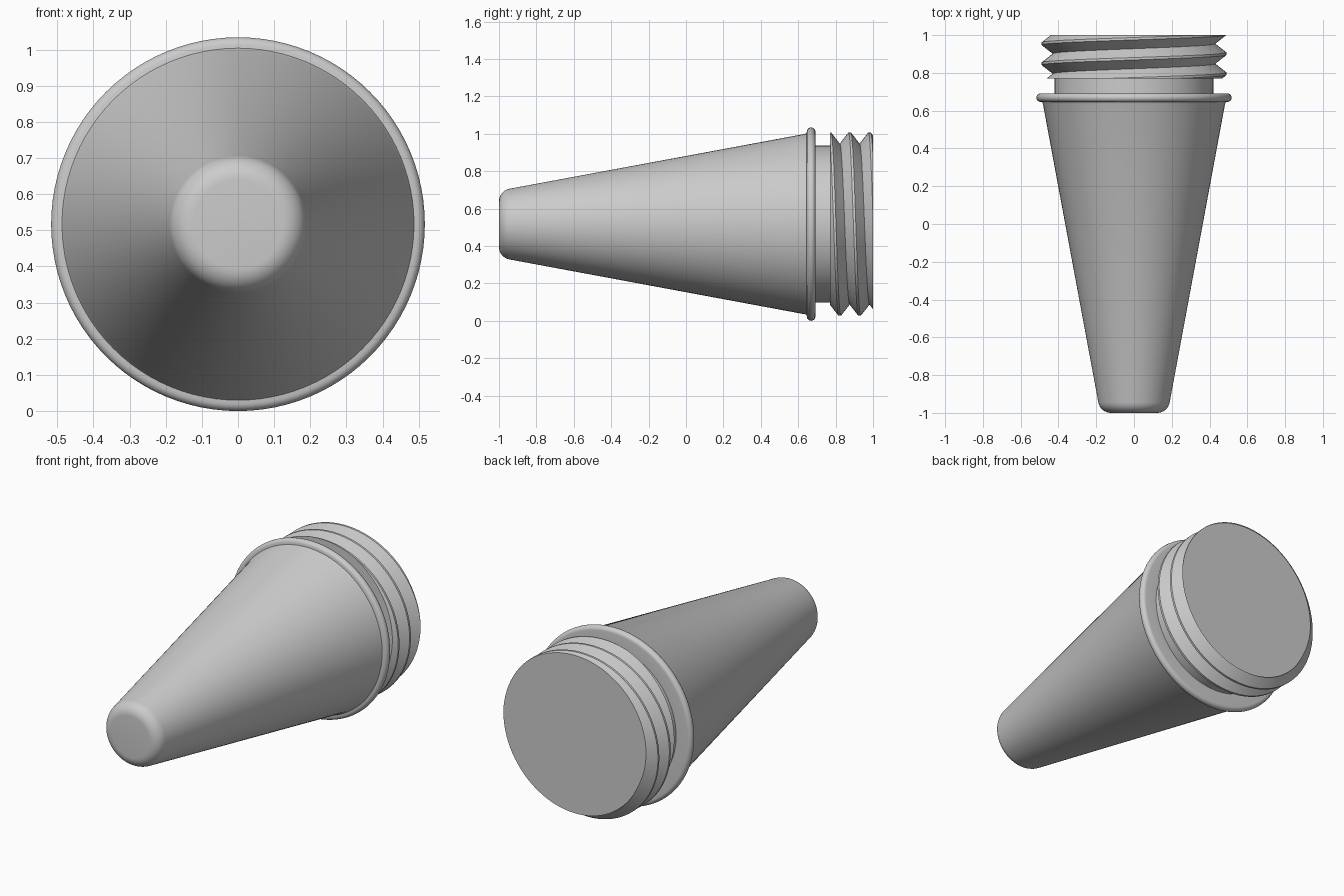
import bpy, bmesh, math

if "Cube" in bpy.data.objects:
    bpy.data.objects.remove(bpy.data.objects["Cube"])

SEG = 96          # divisions around the axis
CZ = 0.517        # height of the axis, which runs along y

grey = bpy.data.materials.new("light grey")
grey.diffuse_color = (0.6, 0.6, 0.6, 1)
grey.use_nodes = True
grey.node_tree.nodes["Principled BSDF"].inputs["Base Color"].default_value = grey.diffuse_color


def point(r, y, a):
    return (r * math.sin(a), y, CZ + r * math.cos(a))


def skin(name, ring_at, rows, cap_first=False, cap_last=False):
    """Bridge rows of rings; ring_at(row, angle) gives (radius, y)."""
    bm = bmesh.new()
    rings = []
    for row in rows:
        ring = []
        for k in range(SEG):
            a = 2 * math.pi * k / SEG
            r, y = ring_at(row, a)
            ring.append(bm.verts.new(point(r, y, a)))
        rings.append(ring)
    for p, q in zip(rings, rings[1:]):
        for k in range(SEG):
            n = (k + 1) % SEG
            bm.faces.new((p[k], p[n], q[n], q[k]))
    if cap_first:
        bm.faces.new(rings[0])
    if cap_last:
        bm.faces.new(rings[-1])
    bmesh.ops.remove_doubles(bm, verts=bm.verts, dist=1e-5)
    bmesh.ops.recalc_face_normals(bm, faces=bm.faces)
    me = bpy.data.meshes.new(name)
    bm.to_mesh(me)
    bm.free()
    me.materials.append(grey)
    ob = bpy.data.objects.new(name, me)
    bpy.context.collection.objects.link(ob)
    bpy.ops.object.select_all(action='DESELECT')
    ob.select_set(True)
    bpy.context.view_layer.objects.active = ob
    bpy.ops.object.shade_smooth_by_angle(angle=math.radians(32))
    return ob


def arc(cr, cy, rad, start, end, steps):
    """Arc in the (radius, y) plane, angles in degrees."""
    out = []
    for i in range(steps + 1):
        t = math.radians(start + (end - start) * i / steps)
        out.append((cr + rad * math.cos(t), cy + rad * math.sin(t)))
    return out


# Tapered body: rounded tip, cone, rolled collar, straight neck
profile = arc(0.122, -0.932, 0.068, -90, -10, 8)
profile += [(0.482, 0.635), (0.487, 0.645)]
profile += arc(0.494, 0.669, 0.023, -90, 90, 12)
profile += [(0.42, 0.692), (0.42, 0.77)]
skin("tapered_body", lambda p, a: p, profile, cap_first=True)

# Screw thread: a helical ridge trimmed flat at both ends
Y0, Y1 = 0.77, 1.0
PITCH, CREST_Y = 0.106, 0.875
ROOT, CREST, FLAT = 0.43, 0.49, 0.06


def thread_radius(y, a):
    u = (y - CREST_Y) / PITCH - a / (2 * math.pi)
    d = abs(u - round(u))                       # 0 at crest, 0.5 at root
    t = max(0.0, (d - FLAT) / (0.5 - FLAT))
    return CREST + (ROOT - CREST) * t


def thread_ring(row, a):
    if row is None:                             # inner rim meeting the neck
        return 0.41, Y0
    y = CREST_Y + PITCH * (row + a / (2 * math.pi))
    y = min(max(y, Y0), Y1)
    return thread_radius(y, a), y


# Ring rows carry on one turn further along, so the seam is closed by hand
def build_thread():
    bm = bmesh.new()
    rows = [n + o for n in range(-4, 5) for o in (-0.5, -FLAT, FLAT)]
    cols = []
    for k in range(SEG + 1):
        a = 2 * math.pi * k / SEG
        pts = [thread_ring(None, a)] + [thread_ring(r, a) for r in rows]
        pts.append((0.0, Y1))
        cols.append([bm.verts.new(point(r, y, a)) for r, y in pts])
    for p, q in zip(cols, cols[1:]):
        for j in range(len(p) - 1):
            bm.faces.new((p[j], q[j], q[j + 1], p[j + 1]))
    bmesh.ops.remove_doubles(bm, verts=bm.verts, dist=1e-5)
    bmesh.ops.dissolve_degenerate(bm, dist=1e-5, edges=bm.edges)
    bmesh.ops.recalc_face_normals(bm, faces=bm.faces)
    me = bpy.data.meshes.new("screw_thread")
    bm.to_mesh(me)
    bm.free()
    me.materials.append(grey)
    ob = bpy.data.objects.new("screw_thread", me)
    bpy.context.collection.objects.link(ob)
    bpy.ops.object.select_all(action='DESELECT')
    ob.select_set(True)
    bpy.context.view_layer.objects.active = ob
    bpy.ops.object.shade_smooth_by_angle(angle=math.radians(25))


build_thread()
